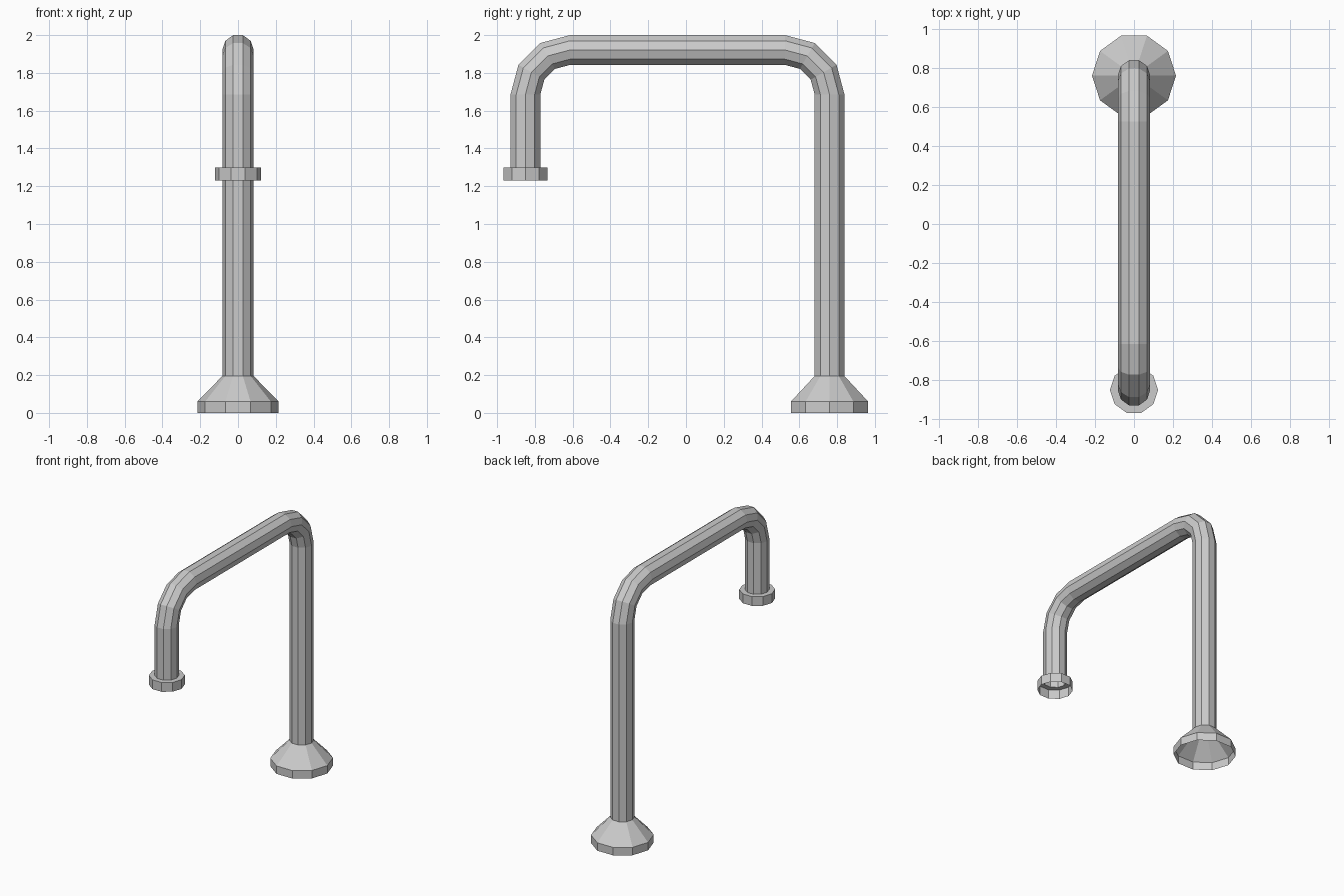
import bpy, bmesh
from math import cos, sin, pi, radians
from mathutils import Vector

if "Cube" in bpy.data.objects:
    bpy.data.objects.remove(bpy.data.objects["Cube"])

SIDES = 10
PIPE_R = 0.083
BEND_R = 0.235
BACK_Y, FRONT_Y = 0.76, -0.85
TOP_Z = 1.921
X = Vector((1, 0, 0))


def loft(name, stations):
    """Open tube through (y, z, heading angle, radius); heading 0 = up, 90 = toward -y."""
    bm = bmesh.new()
    rings = []
    for y, z, a, r in stations:
        n = Vector((0, cos(a), sin(a)))  # in-plane axis perpendicular to the heading
        c = Vector((0, y, z))
        rings.append([bm.verts.new(c + r * (cos(t) * X + sin(t) * n))
                      for t in (2 * pi * k / SIDES for k in range(SIDES))])
    for a, b in zip(rings, rings[1:]):
        for k in range(SIDES):
            m = (k + 1) % SIDES
            bm.faces.new((a[k], a[m], b[m], b[k]))
    mesh = bpy.data.meshes.new(name)
    bm.to_mesh(mesh)
    bm.free()
    obj = bpy.data.objects.new(name, mesh)
    bpy.context.collection.objects.link(obj)
    return obj


def bend(center_y, start):
    """Quarter bend in three segments, beginning at the given heading in degrees."""
    cz = TOP_Z - BEND_R
    return [(center_y + BEND_R * cos(a), cz + BEND_R * sin(a), a, PIPE_R)
            for a in (radians(start + 30 * i) for i in range(4))]


# Flared foot, hollow underneath
loft("base_flange", [(BACK_Y, 0, 0, 0.215), (BACK_Y, 0.06, 0, 0.215),
                     (BACK_Y, 0.195, 0, PIPE_R)])

# Upright, two bends, horizontal run and short drop
loft("spout_pipe", [(BACK_Y, 0.195, 0, PIPE_R)]
     + bend(BACK_Y - BEND_R, 0)
     + bend(FRONT_Y + BEND_R, 90)
     + [(FRONT_Y, 1.30, pi, PIPE_R)])

# Collar at the outlet, open below
loft("outlet_collar", [(FRONT_Y, 1.30, pi, PIPE_R), (FRONT_Y, 1.30, pi, 0.123),
                       (FRONT_Y, 1.23, pi, 0.123)])
